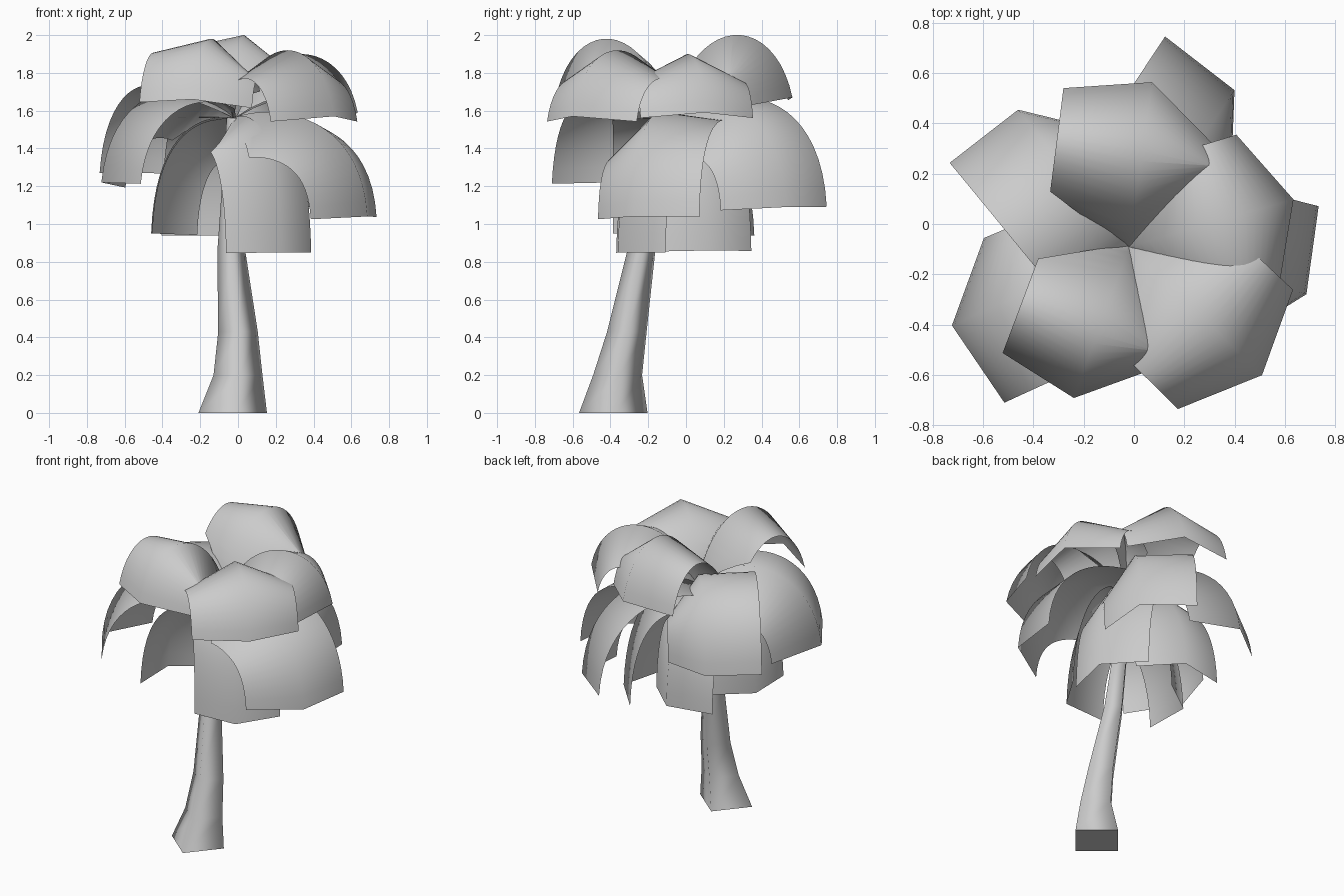
import bpy
import bmesh
from math import cos, sin, radians
from mathutils import Vector

cube = bpy.data.objects.get("Cube")
if cube:
    bpy.data.objects.remove(cube, do_unlink=True)

grey = bpy.data.materials.new("light_grey")
grey.use_nodes = True
colour = (0.6, 0.6, 0.6, 1)
grey.diffuse_color = colour
grey.node_tree.nodes["Principled BSDF"].inputs["Base Color"].default_value = colour

HUB = Vector((-0.02, -0.09, 1.56))
UP = Vector((0, 0, 1))


def add_object(name, bm, sharp_angle):
    mesh = bpy.data.meshes.new(name)
    bm.to_mesh(mesh)
    bm.free()
    mesh.materials.append(grey)
    obj = bpy.data.objects.new(name, mesh)
    bpy.context.collection.objects.link(obj)
    bpy.ops.object.select_all(action="DESELECT")
    obj.select_set(True)
    bpy.context.view_layer.objects.active = obj
    bpy.ops.object.shade_smooth_by_angle(angle=radians(sharp_angle))


def bridge(bm, rows, closed=False):
    """Join neighbouring rows of vertices with quads."""
    for a, b in zip(rows, rows[1:]):
        n = len(a)
        for i in range(n if closed else n - 1):
            j = (i + 1) % n
            bm.faces.new((a[i], a[j], b[j], b[i]))


# Leaning four-sided trunk: x, y, z, radius of each ring
def build_trunk():
    rings = [(-0.028, -0.385, 0, 0.182), (0, -0.362, 0.2, 0.13),
             (0, -0.313, 0.43, 0.105), (-0.035, -0.238, 0.85, 0.075),
             (-0.02, -0.09, 1.56, 0.04)]
    bm = bmesh.new()
    rows = []
    for x, y, z, radius in rings:
        angles = [radians(5 + 90 * i) for i in range(4)]
        rows.append([bm.verts.new((x + radius * cos(a), y + radius * sin(a), z))
                     for a in angles])
    bridge(bm, rows, closed=True)
    base = bm.faces.new(rows[0][::-1])
    for edge in base.edges:
        edge.smooth = False
    bm.faces.new(rows[-1])
    add_object("trunk", bm, 95)


# Arching frond: a folded, rolled strip that widens from the hub and bends down
def build_frond(name, heading, reach, peak, tip, half_width, fold, bend, roll):
    out = Vector((cos(radians(heading)), sin(radians(heading)), 0))
    left = UP.cross(out)
    handle = (8 * peak - HUB.z - tip) / 6
    p = [Vector((0, HUB.z)), Vector((0.2 * reach, handle)),
         Vector((bend * reach, handle)), Vector((reach, tip))]
    c, d = cos(radians(roll)), sin(radians(roll))
    steps = 20
    bm = bmesh.new()
    rows = []
    for k in range(steps + 1):
        t = k / steps
        s = 1 - t
        r, z = p[0] * s**3 + p[1] * 3 * s * s * t + p[2] * 3 * s * t * t + p[3] * t**3
        slope = (p[1] - p[0]) * s * s + (p[2] - p[1]) * 2 * s * t + (p[3] - p[2]) * t * t
        slope.normalize()
        normal = UP * slope.x - out * slope.y
        across = left * c + normal * d
        under = left * d - normal * c
        ridge = Vector((HUB.x, HUB.y, z)) + out * r
        grow = min(1, t / 0.2)
        width = half_width * (0.03 + 0.95 * grow + 0.02 * t)
        drop = under * fold * grow
        rows.append([bm.verts.new(ridge - across * width + drop),
                     bm.verts.new(ridge),
                     bm.verts.new(ridge + across * width + drop)])
    bridge(bm, rows)
    add_object(name, bm, 80)


build_trunk()

# heading, reach, peak height, tip height, half width, fold depth, bend, roll
fronds = {
    "upper_frond_back": (82, 0.66, 2.0, 1.67, 0.32, 0.15, 0.85, 13),
    "upper_frond_front_right": (250, 0.64, 1.98, 1.66, 0.3, 0.15, 0.85, -14),
    "upper_frond_front_left": (-44, 0.735, 1.92, 1.57, 0.33, 0.15, 0.88, 0),
    "upper_frond_left": (16, 0.68, 1.9, 1.59, 0.31, 0.15, 0.88, 0),
    "middle_frond_back_right": (129, 0.7, 1.72, 1.27, 0.31, 0.15, 0.92, 27),
    "middle_frond_right": (204, 0.77, 1.7, 1.22, 0.33, 0.17, 0.92, 17),
    "lower_frond_back_left": (56, 0.75, 1.62, 1.09, 0.31, 0.16, 0.95, 31),
    "lower_frond_left": (-15, 0.73, 1.55, 1.04, 0.32, 0.15, 0.95, 18),
    "bottom_frond_back_right": (101, 0.46, 1.5, 0.94, 0.27, 0.14, 0.95, 27),
    "bottom_frond_right": (179, 0.44, 1.5, 0.95, 0.27, 0.14, 0.95, 25),
    "bottom_frond_front_left": (-47, 0.37, 1.5, 0.85, 0.26, 0.14, 0.95, 13),
    "bottom_frond_back_left": (28, 0.45, 1.5, 0.86, 0.27, 0.14, 0.95, 13),
}
for name, values in fronds.items():
    build_frond(name, *values)
